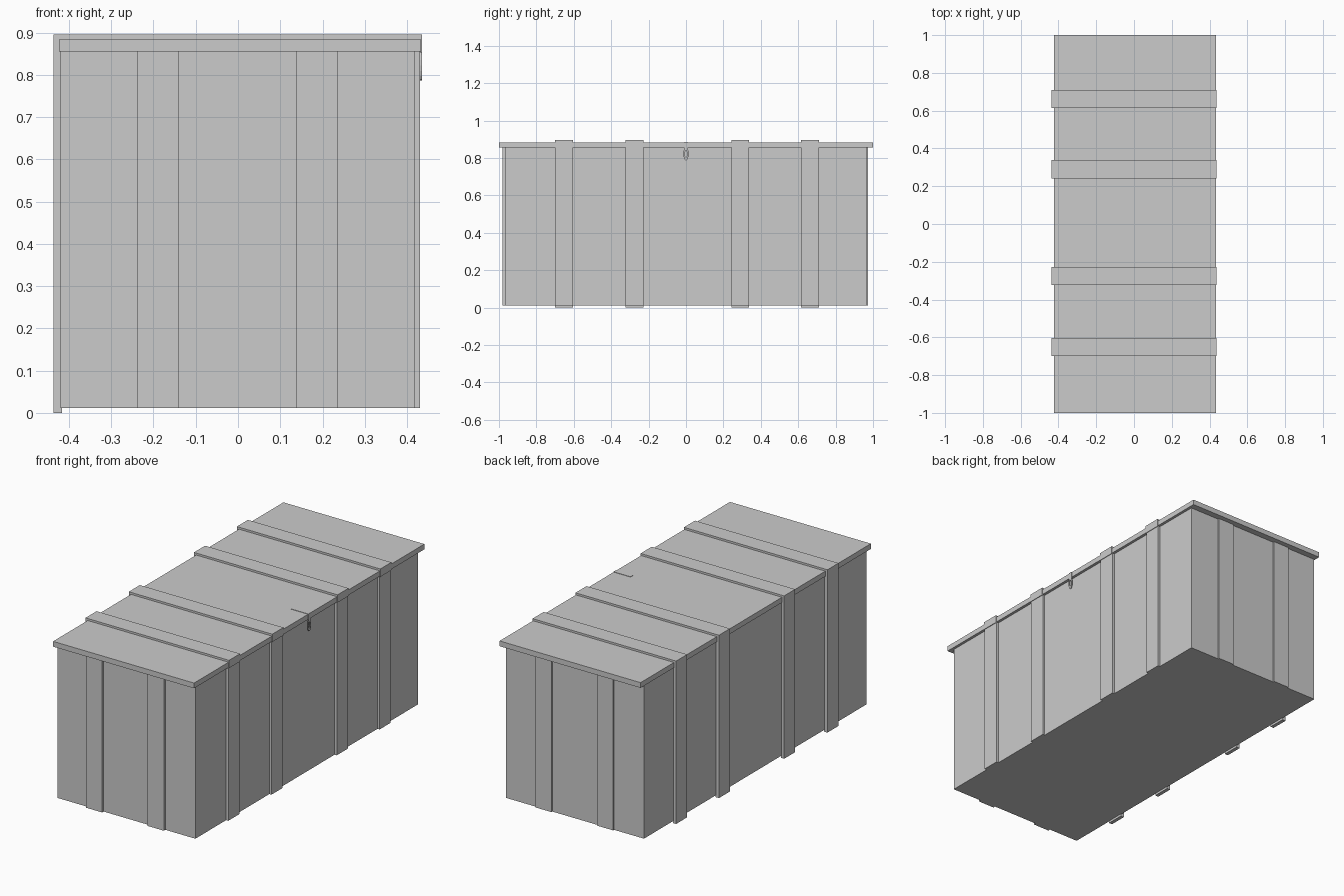
import bpy, bmesh
from math import pi, cos, sin

if "Cube" in bpy.data.objects:
    bpy.data.objects.remove(bpy.data.objects["Cube"])


def extrude_y(name, profile, y0, y1):
    """Prism from an (x, z) profile running from y0 to y1."""
    bm = bmesh.new()
    face = bm.faces.new([bm.verts.new((x, y0, z)) for x, z in profile])
    res = bmesh.ops.extrude_face_region(bm, geom=[face])
    moved = [g for g in res["geom"] if isinstance(g, bmesh.types.BMVert)]
    bmesh.ops.translate(bm, verts=moved, vec=(0, y1 - y0, 0))
    bmesh.ops.recalc_face_normals(bm, faces=bm.faces)
    mesh = bpy.data.meshes.new(name)
    bm.to_mesh(mesh)
    bm.free()
    obj = bpy.data.objects.new(name, mesh)
    bpy.context.collection.objects.link(obj)
    return obj


def box(name, x0, x1, y0, y1, z0, z1):
    return extrude_y(name, [(x0, z0), (x1, z0), (x1, z1), (x0, z1)], y0, y1)


# Chest body and overhanging lid
box("chest_body", -0.42, 0.418, -0.967, 0.965, 0.012, 0.855)
box("lid", -0.424, 0.433, -1.0, 1.0, 0.855, 0.884)

# Battens: lid batten folds over the front lip, back batten reaches the ground
lid_profile = [(-0.437, 0.895), (-0.437, 0.0), (-0.417, 0.0), (-0.417, 0.884),
               (0.432, 0.884), (0.432, 0.852), (0.4355, 0.852), (0.4355, 0.895)]
for i, y in enumerate((-0.652, -0.276, 0.29, 0.662)):
    extrude_y(f"lid_and_back_batten_{i}", lid_profile, y - 0.048, y + 0.048)
    box(f"side_batten_{i}", 0.416, 0.431, y - 0.048, y + 0.048, 0.012, 0.855)

# Battens on the two short ends
for i, x in enumerate((-0.189, 0.186)):
    box(f"front_end_batten_{i}", x - 0.049, x + 0.049, -0.98, -0.965, 0.012, 0.855)
    box(f"back_end_batten_{i}", x - 0.049, x + 0.049, 0.963, 0.973, 0.012, 0.855)

# Hasp: thin strip folded over the lid edge
extrude_y("hasp_strip", [(0.33, 0.884), (0.33, 0.886), (0.435, 0.886), (0.435, 0.84),
                         (0.433, 0.84), (0.433, 0.884)], -0.01, 0.01)

# Hasp ring: flat oval loop hanging below the strip
bm = bmesh.new()
n = 16
section = [(0.431, 1.0), (0.435, 1.0), (0.435, 0.5), (0.431, 0.5)]
rings = [[bm.verts.new((x, 0.014 * s * cos(2 * pi * k / n),
                        0.822 + 0.035 * s * sin(2 * pi * k / n)))
          for x, s in section] for k in range(n)]
for k in range(n):
    a, b = rings[k], rings[(k + 1) % n]
    for j in range(4):
        m = (j + 1) % 4
        bm.faces.new((a[j], a[m], b[m], b[j]))
bmesh.ops.recalc_face_normals(bm, faces=bm.faces)
mesh = bpy.data.meshes.new("hasp_ring")
bm.to_mesh(mesh)
bm.free()
bpy.context.collection.objects.link(bpy.data.objects.new("hasp_ring", mesh))
